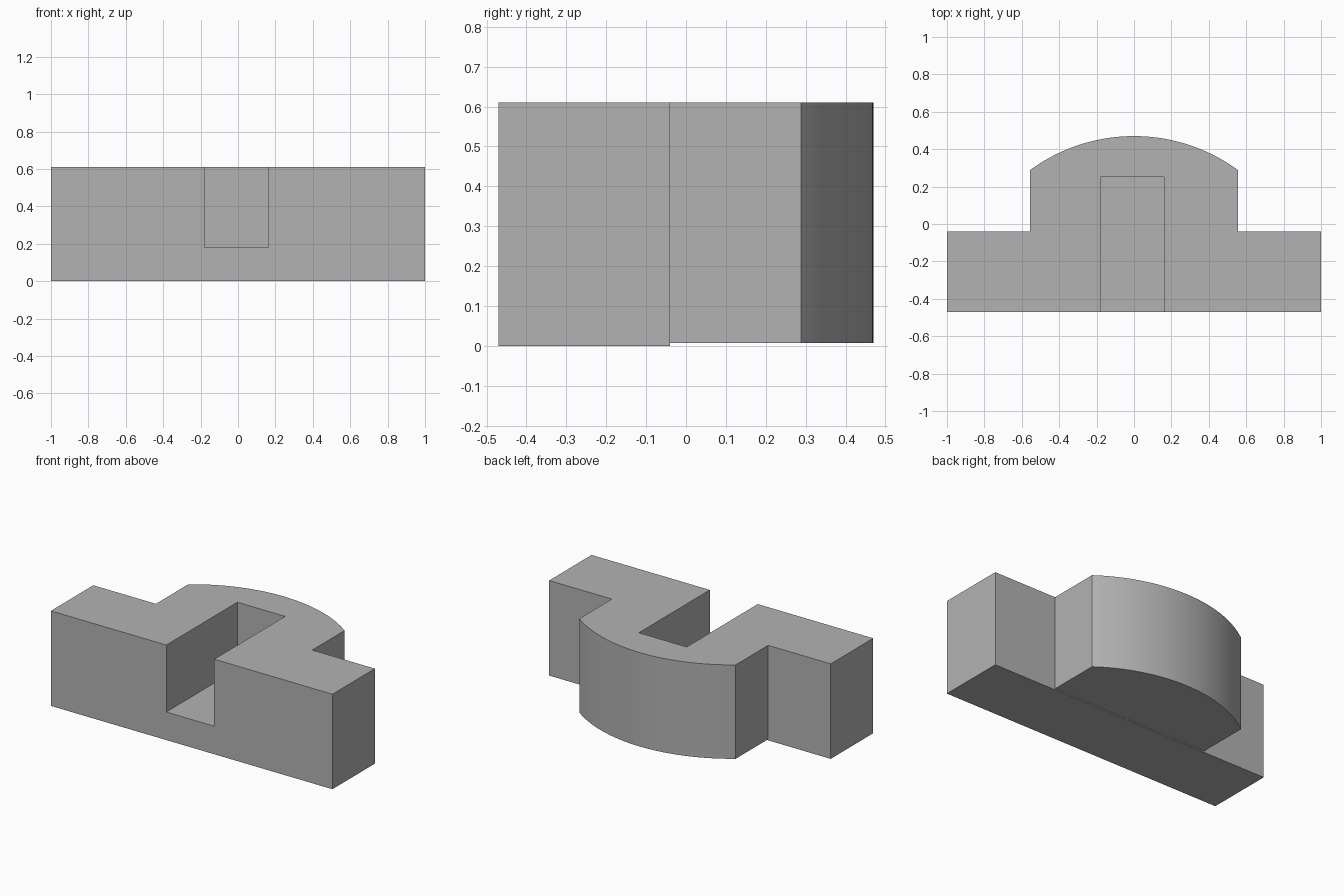
import bpy, bmesh, math

cube = bpy.data.objects.get("Cube")
if cube:
    bpy.data.objects.remove(cube, do_unlink=True)

FRONT, SHOULDER, TOP = -0.47, -0.04, 0.61
HEAD_HALF, RADIUS = 0.555, 0.94

grey = bpy.data.materials.new("plain grey")
grey.use_nodes = True
colour = (0.45, 0.45, 0.45, 1)
grey.diffuse_color = colour
grey.node_tree.nodes["Principled BSDF"].inputs["Base Color"].default_value = colour


def prism(name, outline, low, high):
    """Extrude a plan outline from one height to another."""
    bm = bmesh.new()
    face = bm.faces.new([bm.verts.new((x, y, low)) for x, y in outline])
    new = bmesh.ops.extrude_face_region(bm, geom=[face])["geom"]
    bmesh.ops.translate(bm, vec=(0, 0, high - low),
                        verts=[v for v in new if isinstance(v, bmesh.types.BMVert)])
    bmesh.ops.recalc_face_normals(bm, faces=bm.faces)
    mesh = bpy.data.meshes.new(name)
    bm.to_mesh(mesh)
    bm.free()
    mesh.materials.append(grey)
    obj = bpy.data.objects.new(name, mesh)
    bpy.context.collection.objects.link(obj)
    return obj


def rectangle(left, right, front, back):
    return [(left, front), (right, front), (right, back), (left, back)]


def combine(target, helper, operation):
    """Apply a boolean and discard its helper."""
    bpy.context.view_layer.objects.active = target
    mod = target.modifiers.new(operation.lower(), "BOOLEAN")
    mod.operation, mod.object, mod.solver = operation, helper, "EXACT"
    helper.hide_render = True
    bpy.ops.object.modifier_apply(modifier=mod.name)
    bpy.data.objects.remove(helper, do_unlink=True)


# Wide front bar
block = prism("slotted_block", rectangle(-1, 1, FRONT, SHOULDER), 0, TOP)

# Rear head with an arc centred on the front face
sweep = math.asin(HEAD_HALF / RADIUS)
steps = 48
angles = [sweep * (1 - 2 * i / steps) for i in range(steps + 1)]
arc = [(RADIUS * math.sin(a), FRONT + RADIUS * math.cos(a)) for a in angles]
head = prism("head", [(-HEAD_HALF, -0.3), (HEAD_HALF, -0.3)] + arc, 0.007, TOP)
combine(block, head, "UNION")

# Slot open to the front and top
slot = prism("slot_cutter", rectangle(-0.18, 0.16, FRONT - 0.2, 0.25), 0.18, TOP + 0.2)
combine(block, slot, "DIFFERENCE")

# Smooth arc with sharp corners
bpy.ops.object.select_all(action="DESELECT")
block.select_set(True)
bpy.context.view_layer.objects.active = block
bpy.ops.object.shade_smooth_by_angle(angle=math.radians(25))
